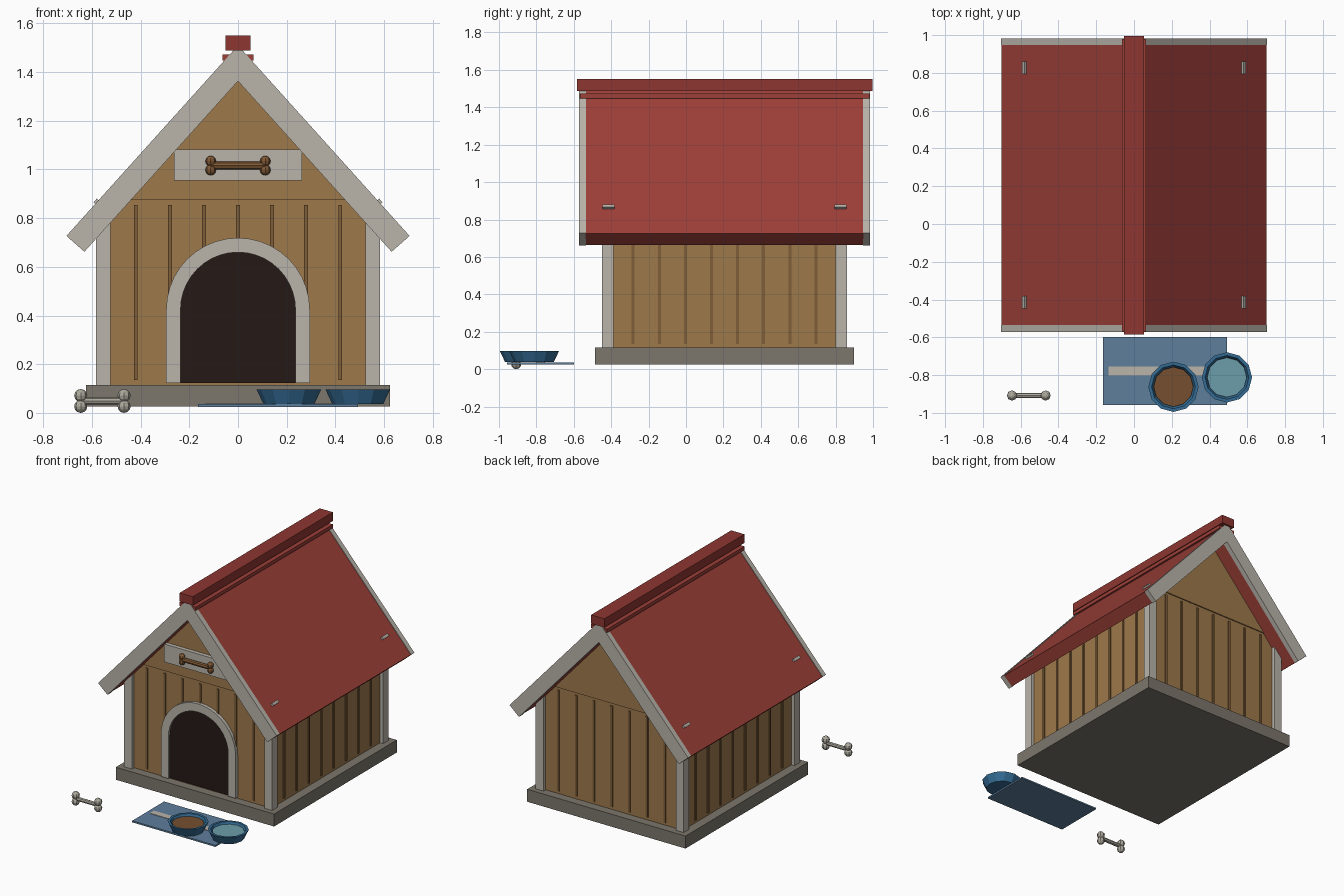
import bpy, bmesh, math
from mathutils import Matrix, Vector

if "Cube" in bpy.data.objects:
    bpy.data.objects.remove(bpy.data.objects["Cube"])

MATS = {}
COLORS = {
    "red": (0.34, 0.05, 0.04), "ridge_red": (0.27, 0.037, 0.03), "wood": (0.34, 0.19, 0.07),
    "groove": (0.21, 0.11, 0.04), "trim": (0.49, 0.46, 0.41), "stone": (0.20, 0.18, 0.15),
    "dark": (0.018, 0.010, 0.008), "blue": (0.035, 0.15, 0.30), "mat_blue": (0.11, 0.21, 0.33),
    "kibble": (0.18, 0.08, 0.03), "water": (0.15, 0.34, 0.40), "bone": (0.42, 0.40, 0.34),
    "bone_brown": (0.22, 0.10, 0.035),
}
YC = 0.206            # centre of the house in y
SLOPE = math.atan2(1.51 - 0.727, 0.705)


def finish(name, bm, color):
    bmesh.ops.recalc_face_normals(bm, faces=bm.faces)
    me = bpy.data.meshes.new(name)
    bm.to_mesh(me)
    bm.free()
    if color not in MATS:
        MATS[color] = bpy.data.materials.new(color)
        MATS[color].diffuse_color = (*COLORS[color], 1)
    me.materials.append(MATS[color])
    ob = bpy.data.objects.new(name, me)
    bpy.context.collection.objects.link(ob)
    return ob


def box(name, x, y, z, color, rot=0.0):
    """Box from (min, max) ranges, optionally tilted about y."""
    bm = bmesh.new()
    c = Vector([(r[0] + r[1]) / 2 for r in (x, y, z)])
    s = [r[1] - r[0] for r in (x, y, z)]
    bmesh.ops.create_cube(bm, size=1, matrix=Matrix.Translation(c)
                          @ Matrix.Rotation(rot, 4, 'Y') @ Matrix.Diagonal((*s, 1)))
    return finish(name, bm, color)


def prism(name, pts, y0, y1, color):
    """Extrude an x-z outline from y0 to y1."""
    bm = bmesh.new()
    f = bm.faces.new([bm.verts.new((x, y0, z)) for x, z in pts])
    new = bmesh.ops.extrude_face_region(bm, geom=[f], use_keep_orig=True)["geom"]
    bmesh.ops.translate(bm, vec=(0, y1 - y0, 0),
                        verts=[v for v in new if isinstance(v, bmesh.types.BMVert)])
    return finish(name, bm, color)


def chevron(name, inset, y0, y1, color):
    """Inverted V section of the roof, thinned by inset on both sides."""
    d = Vector((math.cos(SLOPE), -math.sin(SLOPE)))
    n = Vector((math.sin(SLOPE), math.cos(SLOPE))) * inset
    o = Vector((0.705, 0.727)) - n
    i = Vector((0.631, 0.662)) + n
    v = inset / math.cos(SLOPE)
    prism(name, [(0, 1.51 - v), tuple(o), tuple(i), (0, 1.363 + v),
                 (-i.x, i.y), (-o.x, o.y)], y0, y1, color)


def arch(r, zc=0.424, z0=0.123, n=20):
    return [(-r, z0)] + [(-r * math.cos(math.pi * k / n), zc + r * math.sin(math.pi * k / n))
                         for k in range(n + 1)] + [(r, z0)]


def bone(name, c, knob_x, knob_z, r, shaft_r, color):
    bm = bmesh.new()
    for sx in (-1, 1):
        for sz in (-1, 1):
            bmesh.ops.create_uvsphere(bm, u_segments=8, v_segments=6, radius=r,
                                      matrix=Matrix.Translation((c[0] + sx * knob_x, c[1], c[2] + sz * knob_z)))
    bmesh.ops.create_cone(bm, cap_ends=True, segments=8, radius1=shaft_r, radius2=shaft_r,
                          depth=2 * knob_x,
                          matrix=Matrix.Translation(c) @ Matrix.Rotation(math.pi / 2, 4, 'Y'))
    finish(name, bm, color)


def bowl(name, cx, cy, fill):
    """12-sided dish lathed from a profile, plus its contents."""
    n = 12
    prof = [(0.105, 0.037), (0.133, 0.097), (0.116, 0.097), (0.100, 0.06)]
    bm = bmesh.new()
    rings = [[bm.verts.new((cx + r * math.cos(2 * math.pi * k / n),
                            cy + r * math.sin(2 * math.pi * k / n), z)) for k in range(n)]
             for r, z in prof]
    for a, b in zip(rings, rings[1:]):
        for k in range(n):
            bm.faces.new((a[k], a[(k + 1) % n], b[(k + 1) % n], b[k]))
    bm.faces.new(rings[0])
    bm.faces.new(rings[-1])
    finish(name, bm, "blue")
    bm = bmesh.new()
    bmesh.ops.create_cone(bm, cap_ends=True, segments=n, radius1=0.098, radius2=0.105, depth=0.024,
                          matrix=Matrix.Translation((cx, cy, 0.071)))
    finish(name + "_" + fill, bm, fill)


# Plinth, walls and gable
box("base", (-0.625, 0.625), (YC - 0.692, YC + 0.692), (0.026, 0.115), "stone")
box("walls", (-0.56, 0.56), (YC - 0.63, YC + 0.63), (0.115, 0.875), "wood")
prism("gable", [(-0.5, 0.875), (0.5, 0.875), (0, 1.43)], YC - 0.638, YC + 0.638, "wood")

# Corner boards
for sx in (-1, 1):
    for sy in (-1, 1):
        box("corner_board", sorted((sx * 0.523, sx * 0.584)),
            sorted((YC + sy * 0.594, YC + sy * 0.655)), (0.115, 0.79), "trim")

# Plank joint strips on all four walls
for s in (-1, 1):
    for k in range(-3, 4):
        x = k * 0.14
        y = YC + s * 0.631
        box("end_plank_strip", (x - 0.008, x + 0.008), (y - 0.006, y + 0.006), (0.135, 0.855), "groove")
    for k in range(8):
        y = YC + (k - 3.5) * 0.1395
        x = s * 0.561
        box("side_plank_strip", (x - 0.006, x + 0.006), (y - 0.008, y + 0.008), (0.135, 0.80), "groove")

# Doorway and its arched trim
prism("door_opening", arch(0.24), -0.433, -0.40, "dark")
prism("door_trim", arch(0.295) + arch(0.236)[::-1], -0.448, -0.41, "trim")

# Sign with bone
box("sign_board", (-0.263, 0.263), (-0.46, -0.42), (0.954, 1.082), "trim")
bone("sign_bone", Vector((0, -0.47, 1.016)), 0.112, 0.018, 0.022, 0.016, "bone_brown")

# Roof, bargeboards and ridge
chevron("roof", 0.004, YC - 0.742, YC + 0.742, "red")
for name, a, b in (("front_bargeboard", -0.777, -0.741), ("back_bargeboard", 0.741, 0.777)):
    chevron(name, 0, YC + a, YC + b, "trim")
box("ridge_flange", (-0.064, 0.064), (YC - 0.774, YC + 0.774), (1.448, 1.473), "red")
box("ridge_cap", (-0.052, 0.052), (YC - 0.79, YC + 0.79), (1.488, 1.55), "ridge_red")

# Roof clips
for sx in (-1, 1):
    for sy in (-1, 1):
        x, y, z = sx * 0.58, YC + sy * 0.62, 0.867
        box("roof_clip", (x - 0.01, x + 0.01), (y - 0.033, y + 0.033), (z - 0.009, z + 0.009),
            "trim", sx * SLOPE)

# Mat, bowls and loose bone
box("mat", (-0.165, 0.492), (-0.958, -0.598), (0.025, 0.036), "mat_blue")
box("mat_stripe", (-0.135, 0.46), (-0.802, -0.754), (0.034, 0.039), "trim")
bowl("food_bowl", 0.209, -0.862, "kibble")
bowl("water_bowl", 0.492, -0.812, "water")
bone("loose_bone", Vector((-0.557, -0.908, 0.049)), 0.089, 0.022, 0.027, 0.014, "bone")

for m in bpy.data.materials:
    if m.users and not m.is_grease_pencil:
        m.use_nodes = True
        m.node_tree.nodes["Principled BSDF"].inputs["Base Color"].default_value = m.diffuse_color
